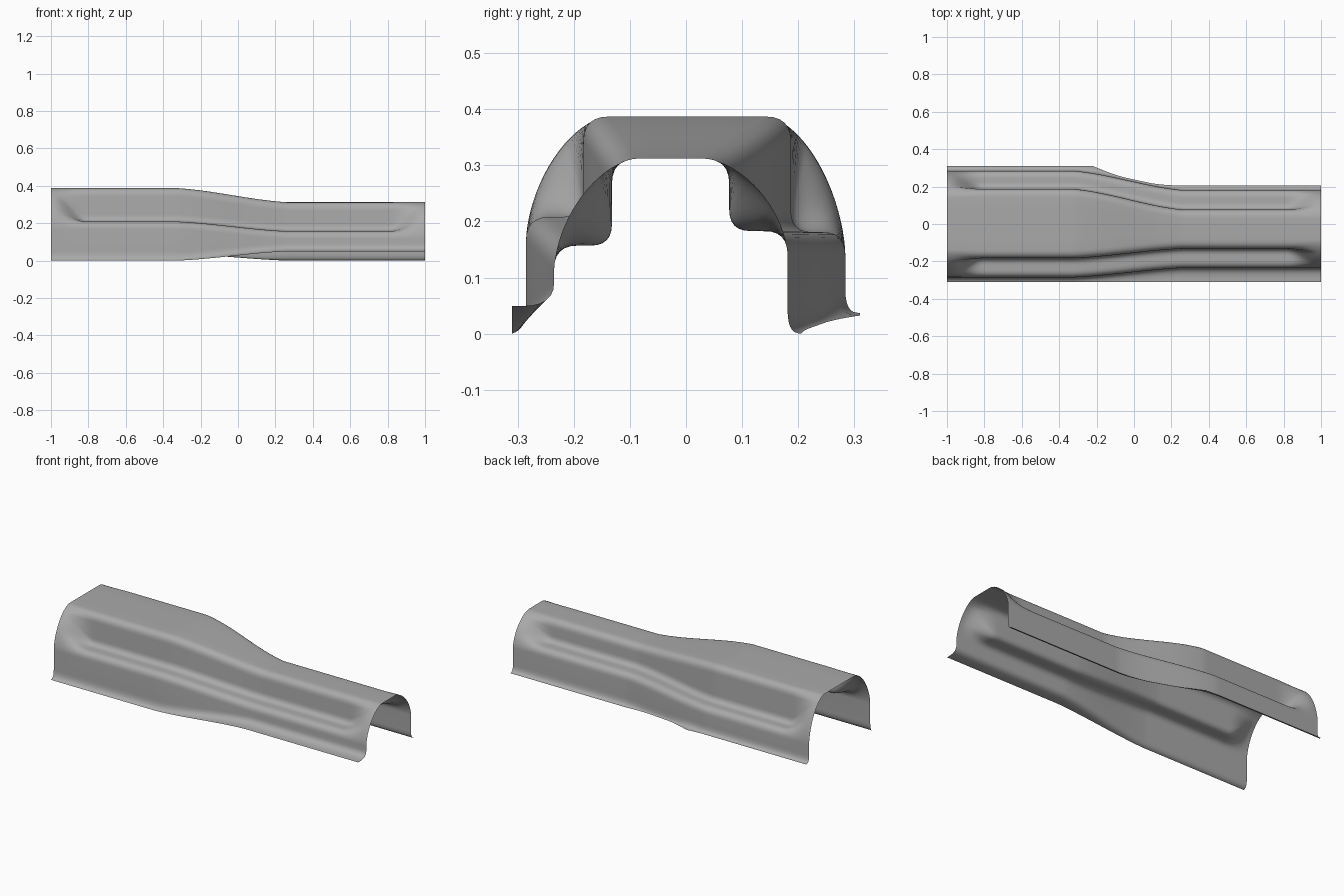
import bpy
import bmesh
import math
from mathutils import Vector

cube = bpy.data.objects.get("Cube")
if cube:
    bpy.data.objects.remove(cube, do_unlink=True)

steel = bpy.data.materials.new("grey sheet metal")
steel.use_nodes = True
grey = (0.4, 0.4, 0.4, 1)
steel.diffuse_color = grey
steel.node_tree.nodes["Principled BSDF"].inputs["Base Color"].default_value = grey

# Each side of the cover at its wide and narrow end:
# lip y, lip z, foot z, outer wall y, ledge z, inner wall y, roof z
FRONT = ((0.31, 0.003, 0.014, 0.285, 0.211, 0.183, 0.39),
         (0.31, 0.052, 0.053, 0.235, 0.16, 0.132, 0.315))
BACK = ((0.31, 0.04, 0.042, 0.284, 0.184, 0.187, 0.39),
        (0.206, 0.003, 0.006, 0.181, 0.186, 0.077, 0.315))
CORNER_STEPS = 7


def lerp(a, b, t):
    return a + (b - a) * t


def clamp(t):
    return max(0.0, min(1.0, t))


def smooth(t):
    t = clamp(t)
    return t * t * (3 - 2 * t)


def fillet(before, corner, after):
    """Rounded corner as a quadratic curve."""
    points = []
    for i in range(CORNER_STEPS):
        t = i / (CORNER_STEPS - 1)
        points.append(before.lerp(corner, t).lerp(corner.lerp(after, t), t))
    return points


def bend(corner, radius, d_in, d_out):
    return fillet(corner + Vector(d_in) * radius, corner, corner + Vector(d_out) * radius)


def half_profile(params, fade):
    """Lip to roof on one side; fade melts the ledge into a plain arch."""
    lip_y, lip_z, foot_z, outer, ledge, inner, roof = params
    lip, foot = Vector((lip_y, lip_z)), Vector((outer, foot_z))
    points = [lip] + fillet(foot.lerp(lip, 0.75), foot, foot + Vector((0, 0.04)))
    stepped = (bend(Vector((outer, ledge)), 0.042, (0, -1), (-1, 0))
               + bend(Vector((inner, ledge)), 0.038, (1, 0), (0, 1))
               + bend(Vector((inner, roof)), 0.045, (0, -1), (-1, 0)))
    base, flat = stepped[0].y, stepped[-1].x
    for i, p in enumerate(stepped):
        a = math.pi / 2 * i / (len(stepped) - 1)
        arch = Vector((flat + (outer - flat) * max(0, math.cos(a)) ** 1.18,
                       base + (roof - base) * math.sin(a) ** 1.18))
        points.append(p.lerp(arch, fade))
    return points


def side_at(side, x):
    ramp = (x + 0.32) / 0.58
    t = (smooth(ramp) + clamp(ramp)) / 2
    lip_t = 1 - (1 - clamp((x + 0.22) / 0.47)) ** 2
    params = [lerp(a, b, lip_t if i == 0 else t)
              for i, (a, b) in enumerate(zip(*side))]
    # keep the lip outside the wall
    params[0] = max(params[0], params[3] + 0.012)
    return half_profile(params, smooth((abs(x) - 0.81) / 0.18))


# Loft the cover along its length
bm = bmesh.new()
rows = []
STATIONS = 100
for s in range(STATIONS + 1):
    x = lerp(-1, 1, s / STATIONS)
    front = [(-p.x, p.y) for p in side_at(FRONT, x)]
    back = [(p.x, p.y) for p in reversed(side_at(BACK, x))]
    roof = [(lerp(front[-1][0], back[0][0], k / 4), front[-1][1]) for k in range(1, 4)]
    rows.append([bm.verts.new((x, y, z)) for y, z in front + roof + back])
for r, n in zip(rows, rows[1:]):
    for j in range(len(r) - 1):
        bm.faces.new((r[j], n[j], n[j + 1], r[j + 1]))
bmesh.ops.translate(bm, verts=bm.verts, vec=(0, 0, -min(v.co.z for v in bm.verts)))

mesh = bpy.data.meshes.new("tunnel_cover")
bm.to_mesh(mesh)
bm.free()
mesh.materials.append(steel)
cover = bpy.data.objects.new("tunnel_cover", mesh)
bpy.context.collection.objects.link(cover)
for face in mesh.polygons:
    face.use_smooth = True
